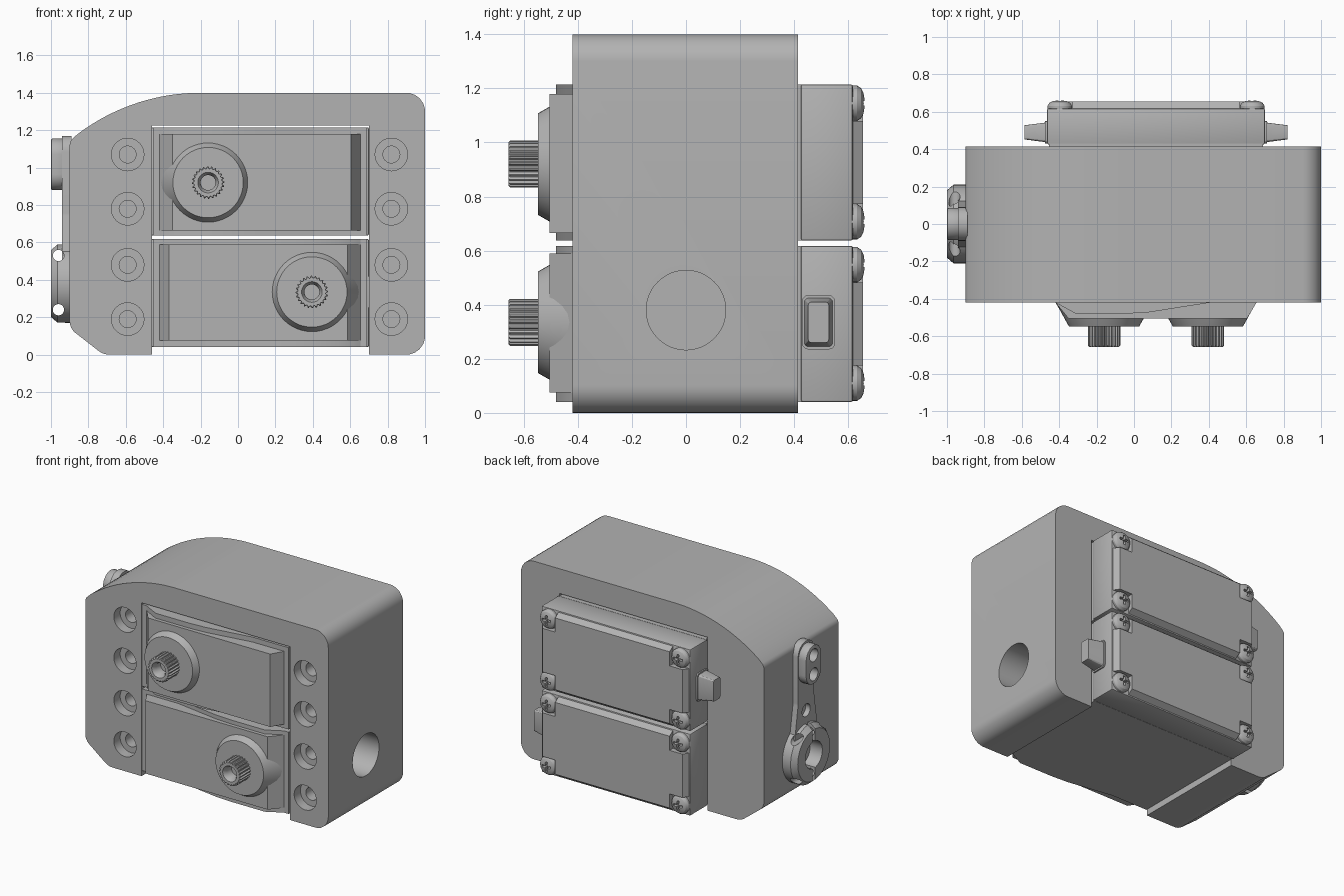
import bpy
import bmesh
from math import pi, cos, sin, tan, sqrt, radians
from mathutils import Matrix, Vector

old = bpy.data.objects.get("Cube")
if old:
    bpy.data.objects.remove(old, do_unlink=True)

grey = bpy.data.materials.new("plain grey")
grey.use_nodes = True
grey.diffuse_color = (0.45, 0.45, 0.45, 1)
grey.node_tree.nodes["Principled BSDF"].inputs["Base Color"].default_value = grey.diffuse_color


def circle(c, r, n=32):
    return [(c[0] + r * cos(2 * pi * i / n), c[1] + r * sin(2 * pi * i / n)) for i in range(n)]


def rect(u0, u1, v0, v1):
    return [(u0, v0), (u1, v0), (u1, v1), (u0, v1)]


def rounded(corners, steps=6):
    """Outline from (u, v, radius) corners."""
    out = []
    for i, (u, v, r) in enumerate(corners):
        p = Vector((u, v))
        if r == 0:
            out.append((u, v))
            continue
        a = (Vector(corners[i - 1][:2]) - p).normalized()
        b = (Vector(corners[(i + 1) % len(corners)][:2]) - p).normalized()
        half = a.angle(b) / 2
        centre = p + (a + b).normalized() * (r / sin(half))
        s, e = p + a * (r / tan(half)) - centre, p + b * (r / tan(half)) - centre
        for k in range(steps + 1):
            d = s.lerp(e, k / steps).normalized() * r
            out.append(tuple(centre + d))
    return out


def loft(name, axis, rings):
    """Skin rings of (position, outline) along the x or y axis, capped at both ends."""
    bm = bmesh.new()
    place = (lambda w, u, v: (w, u, v)) if axis == "x" else (lambda w, u, v: (u, w, v))
    loops = [[bm.verts.new(place(w, u, v)) for u, v in pts] for w, pts in rings]
    n = len(loops[0])
    for a, b in zip(loops, loops[1:]):
        for i in range(n):
            j = (i + 1) % n
            bm.faces.new((a[i], a[j], b[j], b[i]))
    bm.faces.new(loops[0])
    bm.faces.new(loops[-1])
    bmesh.ops.recalc_face_normals(bm, faces=bm.faces)
    mesh = bpy.data.meshes.new(name)
    bm.to_mesh(mesh)
    bm.free()
    mesh.materials.append(grey)
    ob = bpy.data.objects.new(name, mesh)
    bpy.context.collection.objects.link(ob)
    return ob


def prism(name, axis, pts, a, b):
    return loft(name, axis, [(a, pts), (b, pts)])


def apply_modifiers(ob):
    dg = bpy.context.evaluated_depsgraph_get()
    mesh = bpy.data.meshes.new_from_object(ob.evaluated_get(dg))
    ob.modifiers.clear()
    ob.data = mesh


def cut(ob, cutters):
    for c in cutters:
        mod = ob.modifiers.new("cut", "BOOLEAN")
        mod.operation, mod.solver, mod.object = "DIFFERENCE", "EXACT", c
    apply_modifiers(ob)
    for c in cutters:
        bpy.data.objects.remove(c, do_unlink=True)


def bevel(ob, width):
    mod = ob.modifiers.new("soft edges", "BEVEL")
    mod.width, mod.segments, mod.limit_method = width, 2, "ANGLE"
    apply_modifiers(ob)


def smooth(ob):
    bpy.ops.object.select_all(action="DESELECT")
    ob.select_set(True)
    bpy.context.view_layer.objects.active = ob
    bpy.ops.object.shade_smooth_by_angle(angle=radians(30))


# Housing: arched frame open at the bottom
R = 1.09
arch = [(x, 1.4 - R + sqrt(R * R - (x + 0.2) ** 2), 0)
        for x in [-0.86 + 0.66 * i / 16 for i in range(17)]]
outline = rounded([(-0.46, 0, 0), (-0.72, 0, 0.1), (-0.9, 0.14, 0.08), (-0.9, 1.14, 0.05)] + arch
                  + [(1, 1.4, 0.1), (1, 0, 0.1), (0.7, 0, 0), (0.7, 1.225, 0), (-0.46, 1.225, 0)])
housing = prism("housing", "y", outline, -0.42, 0.415)

# Countersunk mounting holes and the side opening
cutters = []
for x in (-0.59, 0.82):
    for z in (0.19, 0.48, 0.78, 1.07):
        c = (x, z)
        cutters.append(loft("hole_cutter", "y", [
            (-0.5, circle(c, 0.087)), (-0.35, circle(c, 0.087)), (-0.35, circle(c, 0.045)),
            (-0.15, circle(c, 0.045))]))
cutters.append(prism("side_cutter", "x", circle((0, 0.38), 0.147, 48), 0.65, 1.1))
cut(housing, cutters)
smooth(housing)

# Upper servo, later repeated half a turn round for the lower one
servo = []
AX = (-0.16, 0.92)


def part(ob):
    smooth(ob)
    servo.append(ob)
    return ob


part(prism("servo_body", "y", rect(-0.455, 0.69, 0.637, 1.215), -0.42, 0.43))

# Front plate with a gentle crest near the shaft
bm_plate = loft("front_plate", "y", [(-0.42, rect(-0.455, 0.69, 0.637, 1.215)),
                                    (-0.421, rect(-0.455, 0.69, 0.637, 1.215))])
bpy.data.objects.remove(bm_plate, do_unlink=True)
crest = [(-0.42, -0.4), (-0.42, -0.42), (-0.31, -0.48), (-0.05, -0.48),
         (0.08, -0.472), (0.25, -0.445), (0.41, -0.42), (0.41, -0.4)]
plate = prism("front_crest", "x", [(y, x) for x, y in crest], 0.637, 1.215)
for v in plate.data.vertices:           # turn the profile to run along z
    v.co = (v.co.z, v.co.y, v.co.x)
plate.data.flip_normals()
part(plate)

part(loft("gear_cover", "y", [(-0.4, rect(-0.42, 0.655, 0.665, 1.18)),
                              (-0.42, rect(-0.42, 0.655, 0.665, 1.18)),
                              (-0.505, rect(-0.35, 0.605, 0.665, 1.18))]))
boss = [(y, [(u, min(max(v, 0.665), 1.18)) for u, v in circle(AX, r, 48)])
        for y, r in ((-0.41, 0.262), (-0.505, 0.212), (-0.547, 0.188))]
part(loft("shaft_boss", "y", boss))

# Splined output shaft with a screw socket
TEETH = 24


def star(r, depth):
    n = TEETH * 4
    return [(AX[0] + (r - depth * (i % 4 > 1)) * cos(2 * pi * i / n),
             AX[1] + (r - depth * (i % 4 > 1)) * sin(2 * pi * i / n)) for i in range(n)]


part(loft("output_shaft", "y", [(-0.53, star(0.087, 0.01)), (-0.65, star(0.087, 0.01)),
                                (-0.657, star(0.08, 0.006)), (-0.657, star(0.055, 0)),
                                (-0.63, star(0.04, 0)), (-0.58, star(0.04, 0))]))

# Rear case, its notched lid and the cable exit
case = prism("rear_case", "y", rect(-0.465, 0.7, 0.637, 1.215), 0.425, 0.617)
bevel(case, 0.008)
part(case)


def lid_outline(inset):
    x0, x1, z0, z1, n = -0.46 + inset, 0.695 - inset, 0.642 + inset, 1.21 - inset, 0.13 - inset
    return [(x0 + n, z0), (x1 - n, z0), (x1 - n, z0 + n), (x1, z0 + n), (x1, z1 - n), (x1 - n, z1 - n),
            (x1 - n, z1), (x0 + n, z1), (x0 + n, z1 - n), (x0, z1 - n), (x0, z0 + n), (x0 + n, z0 + n)]


part(loft("rear_lid", "y", [(0.61, lid_outline(0)), (0.655, lid_outline(0.03))]))


def soft_rect(half_y, half_z, r):
    y, z = 0.49, AX[1]
    return rounded([(y - half_y, z - half_z, r), (y + half_y, z - half_z, r),
                    (y + half_y, z + half_z, r), (y - half_y, z + half_z, r)], 3)


part(loft("cable_exit", "x", [(-0.46, soft_rect(0.06, 0.1, 0.02)), (-0.475, soft_rect(0.06, 0.1, 0.02)),
                              (-0.475, soft_rect(0.052, 0.09, 0.015)),
                              (-0.585, soft_rect(0.038, 0.075, 0.012))]))

# Cross-slot screws at the lid corners
first = None
for x in (-0.397, 0.632):
    for z in (0.707, 1.145):
        if first is None:
            first = loft("lid_screw", "y", [(y, circle((0, 0), r, 24)) for y, r in (
                (0.61, 0.066), (0.632, 0.066), (0.648, 0.055), (0.657, 0.036), (0.661, 0.012))])
            cut(first, [prism("slot_a", "y", rect(-0.034, 0.034, -0.008, 0.008), 0.635, 0.7),
                        prism("slot_b", "y", rect(-0.008, 0.008, -0.034, 0.034), 0.635, 0.7)])
            smooth(first)
            screw = first
        else:
            screw = first.copy()
            bpy.context.collection.objects.link(screw)
        screw.location = (x, 0, z)
        servo.append(screw)

bpy.context.view_layer.update()
half_turn = Matrix.Translation((0.235, 0, 1.255)) @ Matrix.Rotation(pi, 4, "Y")
for ob in servo:
    twin = ob.copy()
    bpy.context.collection.objects.link(twin)
    twin.matrix_world = half_turn @ ob.matrix_world
    twin.name, ob.name = "lower_" + ob.name.split(".")[0], "upper_" + ob.name.split(".")[0]

# Horn arm on the right side, with a raised two-hole pad
arm = prism("horn_arm", "x", rounded([(-0.15, 0.38, 0), (0.15, 0.38, 0), (0.09, 0.75, 0.1),
                                      (0.09, 1.17, 0.085), (-0.09, 1.17, 0.085), (-0.09, 0.75, 0.1)]),
            -0.89, -0.94)
cut(arm, [prism("c", "x", circle((0, z), r), -0.96, -0.905)
          for z, r in ((0.68, 0.045), (0.38, 0.11))])
smooth(arm)
pad = prism("horn_pad", "x", rounded([(y, z, 0.084) for y, z in rect(-0.085, 0.085, 0.88, 1.155)]),
            -0.93, -1.0)
bevel(pad, 0.008)
cut(pad, [prism("c", "x", circle((0, z), 0.045), -1.1, -0.935) for z in (0.95, 1.085)])
smooth(pad)

# Split clamp hub with a central bore and two cross holes
hub = loft("horn_hub", "x", [(-0.89, circle((0, 0.38), 0.21, 48)), (-0.965, circle((0, 0.38), 0.21, 48)),
                             (-1.0, circle((0, 0.38), 0.18, 48))])
cut(hub, [prism("c", "x", circle((0, 0.38), 0.095), -1.1, -0.905),
          prism("c", "x", rect(-0.015, 0.015, 0.1, 0.7), -1.1, -0.925)]
    + [prism("c", "y", circle((-0.96, z), 0.03), -0.4, 0.4) for z in (0.24, 0.53)])
smooth(hub)
